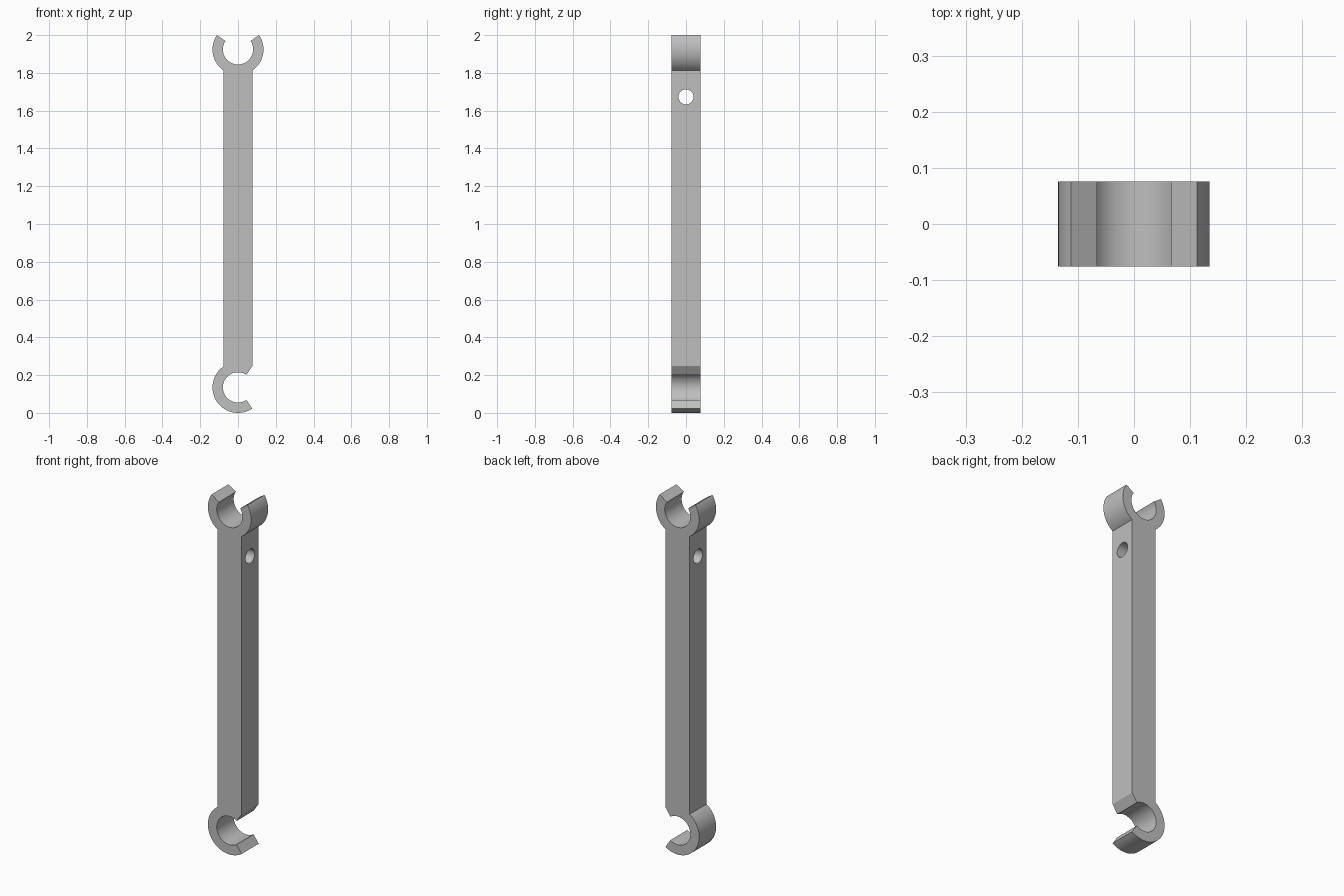
import bpy
import bmesh
from math import sin, cos, radians

cube = bpy.data.objects.get("Cube")
if cube:
    bpy.data.objects.remove(cube, do_unlink=True)

OUTER, INNER = 0.135, 0.08       # clip radii
GAP = 56                         # half the clip opening, in degrees
HALF = OUTER * cos(radians(GAP))  # half the bar thickness
LOW, HIGH = OUTER, 2 - HALF      # clip centre heights


def arc(z, radius, start, end):
    """Points (x, z) along an arc, angles in degrees."""
    n = max(2, round(abs(end - start) / 4))
    angles = [radians(start + (end - start) * i / n) for i in range(n + 1)]
    return [(radius * cos(a), z + radius * sin(a)) for a in angles]


# Grey plastic
grey = bpy.data.materials.new("grey")
grey.use_nodes = True
color = (0.52, 0.52, 0.52, 1)
grey.diffuse_color = color
grey.node_tree.nodes["Principled BSDF"].inputs["Base Color"].default_value = color

# Outline: upper clip opening upwards, bar, lower clip opening to the side
outline = (
    arc(HIGH, INNER, 90 - GAP, GAP - 270)
    + arc(HIGH, OUTER, 90 + GAP, 180 + GAP)
    + arc(LOW, OUTER, 180 - GAP, 360 - GAP)
    + arc(LOW, INNER, 360 - GAP, GAP)
    + arc(LOW, OUTER, GAP, GAP)[:1]
    + arc(HIGH, OUTER, -GAP, 90 - GAP)
)

# Extrude the outline front to back
bm = bmesh.new()
face = bm.faces.new([bm.verts.new((x, -HALF, z)) for x, z in outline])
result = bmesh.ops.extrude_face_region(bm, geom=[face])
back = [v for v in result["geom"] if isinstance(v, bmesh.types.BMVert)]
bmesh.ops.translate(bm, verts=back, vec=(0, 2 * HALF, 0))
bmesh.ops.recalc_face_normals(bm, faces=bm.faces)
mesh = bpy.data.meshes.new("double_clip_bar")
bm.to_mesh(mesh)
bm.free()
mesh.materials.append(grey)
bar = bpy.data.objects.new("double_clip_bar", mesh)
bpy.context.collection.objects.link(bar)

# Cross hole below the upper clip
bpy.ops.mesh.primitive_cylinder_add(
    vertices=48, radius=0.04, depth=0.4,
    location=(0, 0, 1.673), rotation=(0, radians(90), 0))
cutter = bpy.context.object
cutter.name = "hole_cutter"
cutter.hide_render = True
cutter.data.materials.append(grey)
hole = bar.modifiers.new("cross_hole", 'BOOLEAN')
hole.operation = 'DIFFERENCE'
hole.solver = 'EXACT'
hole.object = cutter

bpy.ops.object.select_all(action='DESELECT')
bar.select_set(True)
bpy.context.view_layer.objects.active = bar
bpy.ops.object.modifier_apply(modifier=hole.name)
bpy.data.objects.remove(cutter, do_unlink=True)
bpy.ops.object.shade_smooth_by_angle(angle=radians(30))
